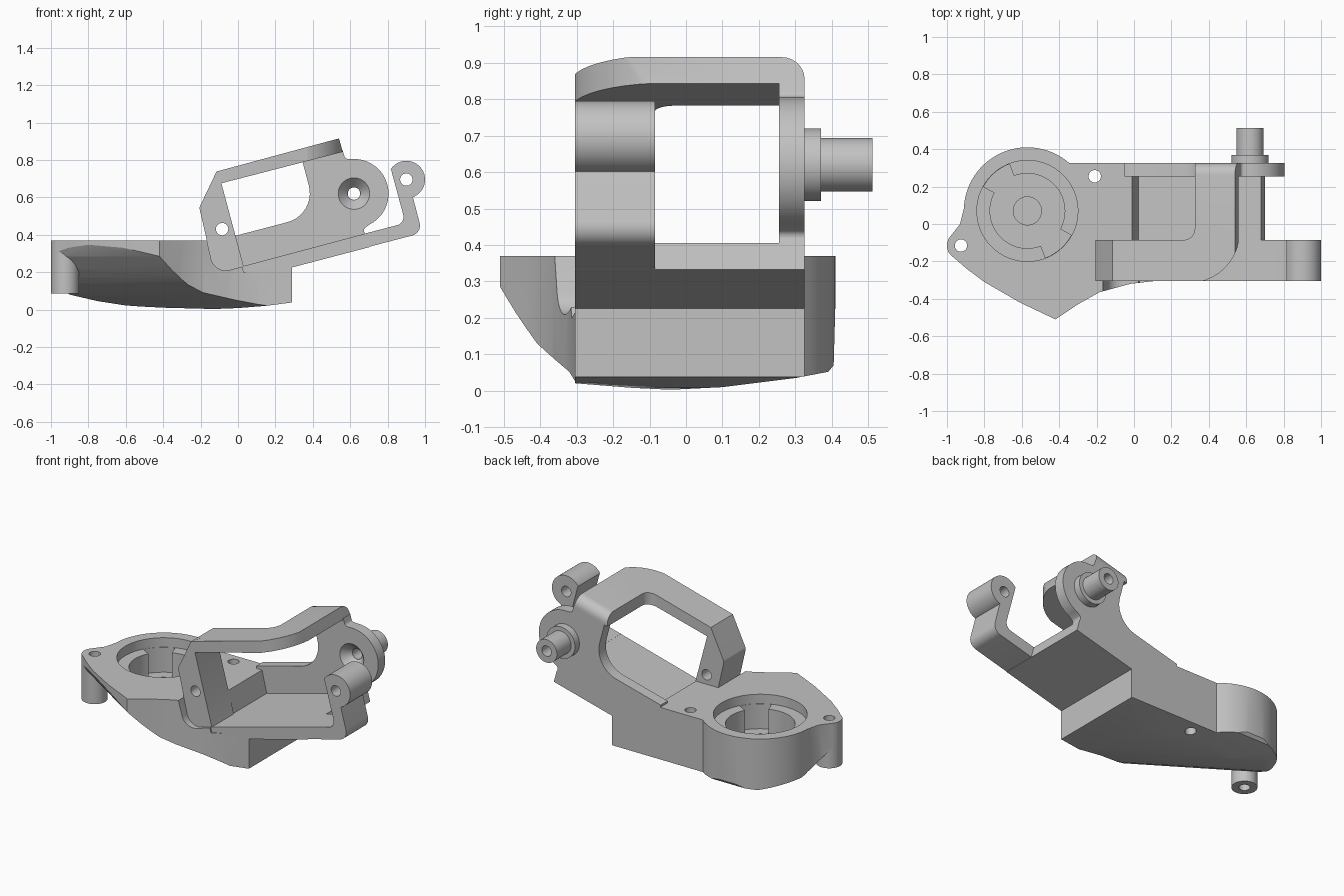
import bpy, bmesh, math
from mathutils import Vector

cube = bpy.data.objects.get("Cube")
if cube:
    bpy.data.objects.remove(cube, do_unlink=True)

SHADE = (0.54, 0.54, 0.54, 1)
grey = bpy.data.materials.new("plain grey")
grey.use_nodes = True
grey.diffuse_color = SHADE
grey.node_tree.nodes["Principled BSDF"].inputs["Base Color"].default_value = SHADE

FRONT, BACK, INNER, WALL = -0.305, 0.325, -0.085, 0.255


def rounded(points, steps=10):
    """Replace corners given as (a, b, radius) with arcs."""
    out = []
    for i, p in enumerate(points):
        c = Vector(p[:2])
        if len(p) == 2:
            out.append(c)
            continue
        u = (Vector(points[i - 1][:2]) - c).normalized()
        v = (Vector(points[(i + 1) % len(points)][:2]) - c).normalized()
        half = u.angle(v) / 2
        mid = c + (u + v).normalized() * p[2] / math.sin(half)
        start = (c + u * p[2] / math.tan(half) - mid).normalized()
        end = (c + v * p[2] / math.tan(half) - mid).normalized()
        out += [mid + start.slerp(end, k / steps).normalized() * p[2] for k in range(steps + 1)]
    return out


def prism(name, points, axis, lo, hi):
    """Extrude a profile along an axis."""
    place = {"X": lambda a, b, t: (t, a, b),
             "Y": lambda a, b, t: (a, t, b),
             "Z": lambda a, b, t: (a, b, t)}[axis]
    ring = rounded(points)
    bm = bmesh.new()
    low, high = [[bm.verts.new(place(p[0], p[1], t)) for p in ring] for t in (lo, hi)]
    bm.faces.new(low)
    bm.faces.new(high)
    for i in range(len(ring)):
        bm.faces.new((low[i - 1], low[i], high[i], high[i - 1]))
    bmesh.ops.recalc_face_normals(bm, faces=bm.faces[:])
    mesh = bpy.data.meshes.new(name)
    bm.to_mesh(mesh)
    bm.free()
    mesh.materials.append(grey)
    obj = bpy.data.objects.new(name, mesh)
    bpy.context.collection.objects.link(obj)
    return obj


def disc(name, a, b, r, axis, lo, hi, n=64):
    ring = [(a + r * math.cos(math.tau * k / n), b + r * math.sin(math.tau * k / n)) for k in range(n)]
    return prism(name, ring, axis, lo, hi)


def combine(obj, tool, how="DIFFERENCE"):
    """Apply a boolean and discard the tool."""
    mod = obj.modifiers.new("cut", "BOOLEAN")
    mod.operation, mod.solver, mod.object = how, "EXACT", tool
    bpy.context.view_layer.update()
    bpy.context.view_layer.objects.active = obj
    bpy.ops.object.modifier_apply(modifier=mod.name)
    bpy.data.objects.remove(tool, do_unlink=True)


def arc(cx, cy, r, a0, a1, n=32):
    angles = [math.radians(a0 + (a1 - a0) * k / n) for k in range(n + 1)]
    return [(cx + r * math.cos(a), cy + r * math.sin(a)) for a in angles]


# Base: plan outline trimmed by an underside curve and a sloping front sweep
PX, PY = -0.57, 0.07
plan = [(0.29, FRONT), (0.29, BACK)] + arc(PX, PY, 0.34, 48.6, 178) + [
    (-0.93, 0), (-0.985, -0.07), (-1, -0.12), (-0.98, -0.165), (-0.9, -0.235), (-0.8, -0.31),
    (-0.61, -0.42), (-0.42, -0.51), (-0.3, -0.43), (-0.185, -0.365), (-0.02, -0.32), (0.11, FRONT)]
base = prism("base", plan, "Z", -0.1, 0.37)
underside = prism("underside", [
    (-1.1, 0.5), (-1.1, 0.1), (-0.9, 0.08), (-0.75, 0.045), (-0.6, 0.022), (-0.4, 0.008), (-0.2, 0),
    (0, 0.008), (0.15, 0.02), (0.32, 0.042), (0.32, 0.25), (0.03, 0.2), (-0.01, 0.37), (-0.03, 0.5)], "Y", -1, 1)
combine(base, underside, "INTERSECT")
slant = prism("slant", [(-0.8, 0.6), (-0.8, 0), (-0.1, 0), (0.1, 0.01), (0.3, 0.035),
                        (0.39, 0.052), (0.405, 0.07), (0.42, 0.6)], "X", -2, 2)
combine(base, slant, "INTERSECT")
sweep = prism("sweep", [(-0.07, 0.6), (-0.06, 0.4), (-0.045, 0.36), (0, 0.285), (0.035, 0.25), (0.07, 0.215),
                        (0.12, 0.17), (0.17, 0.13), (0.25, 0.09), (0.34, 0.063), (0.45, 0.03),
                        (0.6, -0.01), (2, -0.1), (2, 0.6)], "X", -2, 2)
sweep.location = (-0.42, -0.51, 0)
sweep.rotation_euler.z = math.radians(-32.7)
combine(base, sweep, "INTERSECT")
EX, EY = -0.925, -0.115
combine(base, disc("ear_boss", EX, EY, 0.075, "Z", 0.085, 0.37), "UNION")

# Stepped pocket with two notches, and the screw holes
combine(base, disc("rim", PX, PY, 0.27, "Z", 0.31, 0.5))
combine(base, disc("well", PX, PY, 0.2, "Z", 0.15, 0.5))
combine(base, disc("centre", PX, PY, 0.075, "Z", 0.11, 0.5))
for a in (-69, 111):
    combine(base, prism("notch", arc(PX, PY, 0.268, a, a + 40) + arc(PX, PY, 0.1, a + 40, a), "Z", 0.152, 0.5))
for x, y in ((EX, EY), (-0.21, WALL)):
    combine(base, disc("screw", x, y, 0.033, "Z", -0.2, 0.6))

# Clearance in front of the leg
leg = [(-0.115, 0.738), (-0.207, 0.545, 0.03), (-0.125, 0.19, 0.08), (0.03, 0.232)]
combine(base, prism("clearance", leg + [(0.6, 0.385), (0.6, 0.8)], "Y", -0.7, FRONT))

# Front leg
front_leg = prism("front_leg", leg + [(-0.09, 0.68), (-0.09, 0.745)], "Y", FRONT, INNER)
combine(front_leg, disc("screw", -0.085, 0.43, 0.033, "Y", -1, 1))

# Floor, and the front arm rising to its ear
floor = prism("floor", [(0.02, 0.155), (0.70, 0.333), (0.68, 0.406), (0.02, 0.23)], "Y", FRONT, BACK)
front_arm = prism("front_arm", [
    (0.68, 0.33), (0.985, 0.41, 0.055), (0.93, 0.62), (0.9, 0.7), (0.818, 0.75),
    (0.895, 0.463, 0.045), (0.67, 0.404)], "Y", FRONT, INNER)
combine(front_arm, disc("ear", 0.9, 0.695, 0.1, "Y", FRONT, INNER), "UNION")
# Flat inner side of the ear
combine(front_arm, prism("flat", [(0.818, 0.75), (0.88, 0.52), (0.7, 0.5), (0.62, 0.697)], "Y", -1, 1))
combine(front_arm, disc("screw", 0.9, 0.695, 0.033, "Y", -1, 1))

# Top beam curving from the front leg to the back plate, rounded along its rear edge
top_beam = prism("top_beam", [(-0.115, 0.738), (-0.09, 0.675), (0.56, 0.843), (0.54, 0.915)], "Y", FRONT, BACK)
bm = bmesh.new()
bm.from_mesh(top_beam.data)
rear = [e for e in bm.edges if all(v.co.y > 0.3 and v.co.z > 0.73 for v in e.verts)
        and abs(e.verts[0].co.x - e.verts[1].co.x) > 0.6]
bmesh.ops.bevel(bm, geom=rear, offset=0.062, segments=8, profile=0.5, affect="EDGES")
bm.to_mesh(top_beam.data)
bm.free()
bend = prism("bend", [(-0.3, FRONT - 0.01), (0.565, FRONT - 0.01, 0.27), (0.565, 0.4), (0.325, 0.4),
                      (0.325, INNER, 0.06), (-0.3, INNER)], "Z", 0, 2)
combine(top_beam, bend, "INTERSECT")

# Back plate with a round pivot lug
HX, HZ = 0.62, 0.62
back_plate = prism("back_plate", [
    (0.0, 0.15), (0.70, 0.333), (0.67, 0.43, 0.02), (0.75, 0.49), (HX, HZ), (HX, 0.804),
    (0.573, 0.806, 0.02), (0.56, 0.85), (0.345, 0.79), (0.42, 0.508, 0.16), (-0.05, 0.385)], "Y", WALL, BACK)
combine(back_plate, disc("lug", HX, HZ, 0.185, "Y", WALL, BACK), "UNION")
countersink = disc("countersink", 0, 0, 0.085, "Y", 0, 0.055)
for v in countersink.data.vertices:
    if v.co.y > 0.01:
        v.co.x *= 0.4
        v.co.z *= 0.4
countersink.location = (HX, WALL - 0.001, HZ)
combine(back_plate, countersink)

# Stepped hollow pivot at the rear
pivot_collar = disc("pivot_collar", HX, HZ, 0.1, "Y", BACK, 0.37)
pivot_pin = disc("pivot_pin", HX, HZ, 0.073, "Y", 0.37, 0.512)
for part in (back_plate, pivot_collar, pivot_pin):
    combine(part, disc("bore", HX, HZ, 0.033, "Y", 0, 1))

# Smooth curved sides, sharp edges kept
parts = [base, front_leg, floor, front_arm, top_beam, back_plate, pivot_collar, pivot_pin]
for o in bpy.context.view_layer.objects:
    o.select_set(o in parts)
bpy.context.view_layer.objects.active = base
bpy.ops.object.shade_smooth_by_angle(angle=math.radians(30))
